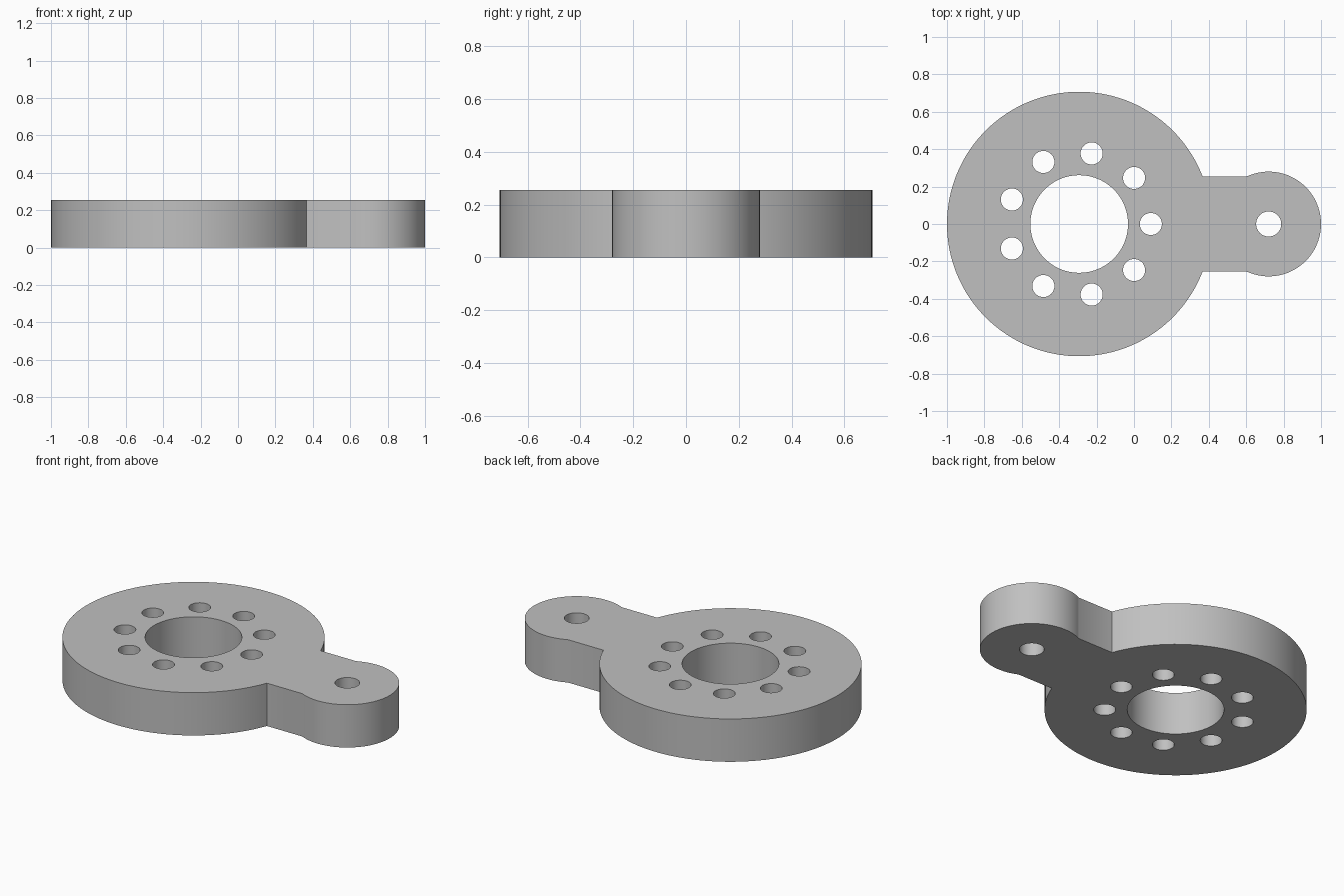
import bpy
import bmesh
from math import asin, cos, sin, pi, tau, radians

cube = bpy.data.objects.get("Cube")
if cube:
    bpy.data.objects.remove(cube, do_unlink=True)

THICKNESS = 0.255
DISC_X, DISC_R = -0.293, 0.707
LUG_X, LUG_R = 0.72, 0.28
ARM_HALF = 0.253
BORE_R = 0.261
BOLT_CIRCLE_R, BOLT_R, BOLT_COUNT = 0.383, 0.059, 9
PIN_R = 0.067


def arc(cx, cy, r, start, end, steps):
    """Points along an arc, both ends included."""
    angles = [start + (end - start) * i / steps for i in range(steps + 1)]
    return [(cx + r * cos(a), cy + r * sin(a)) for a in angles]


def circle(cx, cy, r, steps):
    return arc(cx, cy, r, 0, tau, steps)[:-1]


def add_loop(bm, points):
    verts = [bm.verts.new((x, y, 0)) for x, y in points]
    return [bm.edges.new((v, verts[i - 1])) for i, v in enumerate(verts)]


# Outer outline: disc and lug arcs joined by the straight arm sides
a = asin(ARM_HALF / DISC_R)
b = pi - asin(ARM_HALF / LUG_R)
outline = arc(DISC_X, 0, DISC_R, a, tau - a, 112) + arc(LUG_X, 0, LUG_R, -b, b, 64)

# Centre bore, ring of bolt holes and lug pin hole
loops = [outline, circle(DISC_X, 0, BORE_R, 96), circle(LUG_X, 0, PIN_R, 48)]
for i in range(BOLT_COUNT):
    t = tau * i / BOLT_COUNT
    loops.append(circle(DISC_X + BOLT_CIRCLE_R * cos(t), BOLT_CIRCLE_R * sin(t), BOLT_R, 48))

# Fill the profile and extrude it to the plate thickness
bm = bmesh.new()
edges = [e for points in loops for e in add_loop(bm, points)]
bmesh.ops.triangle_fill(bm, use_beauty=True, use_dissolve=False, edges=edges, normal=(0, 0, 1))
result = bmesh.ops.extrude_face_region(bm, geom=bm.faces[:], use_keep_orig=True)
top = [g for g in result["geom"] if isinstance(g, bmesh.types.BMVert)]
bmesh.ops.translate(bm, verts=top, vec=(0, 0, THICKNESS))
bmesh.ops.recalc_face_normals(bm, faces=bm.faces[:])

mesh = bpy.data.meshes.new("lug_plate")
bm.to_mesh(mesh)
bm.free()
plate = bpy.data.objects.new("lug_plate", mesh)
bpy.context.collection.objects.link(plate)

# Plain grey finish
grey = bpy.data.materials.new("plain_grey")
grey.use_nodes = True
colour = (0.53, 0.53, 0.53, 1)
grey.diffuse_color = colour
grey.node_tree.nodes["Principled BSDF"].inputs["Base Color"].default_value = colour
mesh.materials.append(grey)

# Smooth walls with crisp rims
bpy.ops.object.select_all(action="DESELECT")
plate.select_set(True)
bpy.context.view_layer.objects.active = plate
bpy.ops.object.shade_smooth_by_angle(angle=radians(30))
